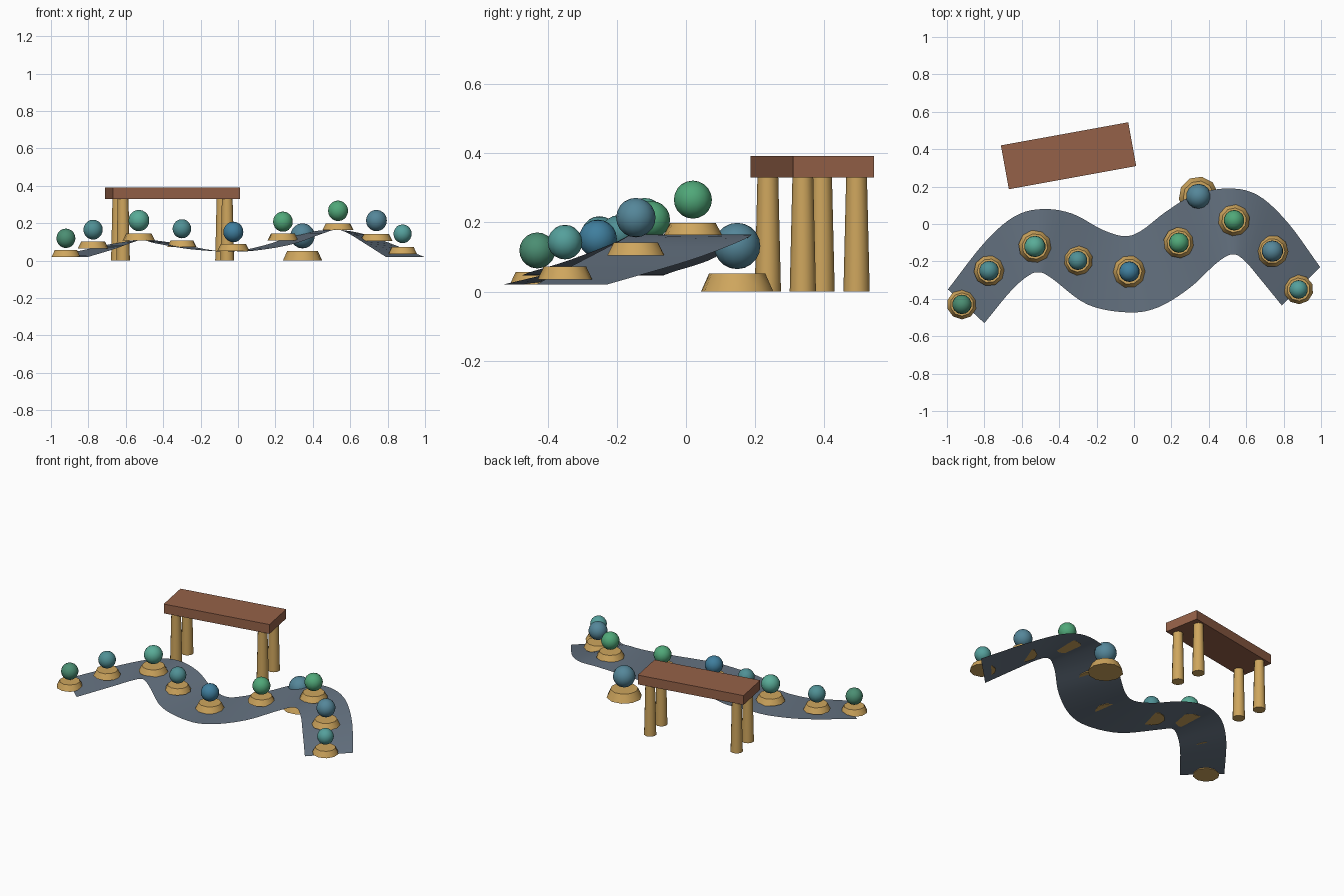
import bpy, bmesh, math
from mathutils import Vector, Matrix

if "Cube" in bpy.data.objects:
    bpy.data.objects.remove(bpy.data.objects["Cube"])


def material(name, rgb):
    m = bpy.data.materials.new(name)
    m.diffuse_color = (*rgb, 1)
    m.use_nodes = True
    m.node_tree.nodes["Principled BSDF"].inputs["Base Color"].default_value = m.diffuse_color
    return m


SLATE = material("slate", (0.13, 0.17, 0.22))
GOLD = material("ochre", (0.62, 0.38, 0.11))
WOOD = material("red_wood", (0.30, 0.12, 0.065))
BALL = {
    "forest": material("forest", (0.07, 0.27, 0.17)),
    "green": material("green", (0.08, 0.39, 0.19)),
    "mint": material("mint", (0.10, 0.41, 0.31)),
    "teal": material("teal", (0.09, 0.35, 0.33)),
    "sea": material("sea", (0.08, 0.28, 0.30)),
    "blue": material("blue", (0.05, 0.21, 0.34)),
    "steel": material("steel", (0.09, 0.24, 0.32)),
}


def add_object(name, bm, mat, smooth=True):
    bmesh.ops.recalc_face_normals(bm, faces=bm.faces)
    me = bpy.data.meshes.new(name)
    bm.to_mesh(me)
    bm.free()
    ob = bpy.data.objects.new(name, me)
    bpy.context.collection.objects.link(ob)
    me.materials.append(mat)
    if smooth:
        bpy.context.view_layer.objects.active = ob
        bpy.ops.object.select_all(action="DESELECT")
        ob.select_set(True)
        bpy.ops.object.shade_smooth_by_angle(angle=math.radians(42))
    return ob


def cone(name, base, r1, r2, h, sides, mat, turn=0):
    bm = bmesh.new()
    mtx = Matrix.Translation(Vector(base) + Vector((0, 0, h / 2))) @ Matrix.Rotation(turn, 4, "Z")
    bmesh.ops.create_cone(bm, cap_ends=True, segments=sides, radius1=r1, radius2=r2, depth=h, matrix=mtx)
    return add_object(name, bm, mat)


def spline(points, steps):
    # smooth curve through all points
    p = [Vector(q) for q in points]
    p = [2 * p[0] - p[1]] + p + [2 * p[-1] - p[-2]]
    out = []
    for i in range(1, len(p) - 2):
        a, b, c, d = p[i - 1:i + 3]
        for k in range(steps):
            t = k / steps
            out.append(0.5 * (2 * b + (c - a) * t + (2 * a - 5 * b + 4 * c - d) * t ** 2
                              + (3 * b - a - 3 * c + d) * t ** 3))
    return out + [p[-2]]


# winding path: far edge and near edge, level across
far = [(-.995, -.35, .02), (-.80, -.10, .062), (-.64, .04, .095), (-.49, .08, .11), (-.33, .055, .092),
       (-.17, -.03, .06), (-.05, -.065, .047), (.04, -.035, .058), (.17, .065, .09), (.32, .155, .14),
       (.50, .19, .165), (.66, .155, .145), (.82, .01, .09), (.995, -.23, .02)]
near = [(-.80, -.53, .02), (-.66, -.36, .062), (-.57, -.28, .095), (-.51, -.258, .11), (-.44, -.29, .092),
        (-.25, -.43, .06), (-.03, -.473, .047), (.13, -.445, .058), (.30, -.34, .09), (.44, -.21, .14),
        (.525, -.162, .165), (.59, -.195, .145), (.68, -.30, .09), (.79, -.435, .02)]
bm = bmesh.new()
rows = [(bm.verts.new(a), bm.verts.new(b)) for a, b in zip(spline(far, 5), spline(near, 5))]
for (a, b), (c, d) in zip(rows, rows[1:]):
    bm.faces.new((b, d, c, a))
path = add_object("winding_path", bm, SLATE)
for f in path.data.polygons:
    if f.normal.z < 0:
        f.flip()

# planters: x, y, base z, base radius, height, ball z, ball radius, colour
planters = [
    (-.92, -.43, .02, .08, .037, .119, .052, "forest"),
    (-.775, -.25, .065, .082, .036, .165, .053, "sea"),
    (-.53, -.12, .107, .088, .037, .214, .057, "mint"),
    (-.30, -.195, .073, .08, .035, .17, .051, "sea"),
    (-.025, -.255, .05, .087, .038, .153, .055, "blue"),
    (.24, -.10, .108, .083, .036, .208, .054, "green"),
    (.535, .02, .163, .085, .036, .266, .055, "green"),
    (.74, -.145, .105, .086, .037, .214, .057, "steel"),
    (.88, -.35, .035, .079, .037, .143, .05, "teal"),
    (.345, .148, 0, .106, .052, .132, .067, "steel"),
]
for i, (x, y, z, r, h, bz, br, col) in enumerate(planters):
    cone(f"pedestal_{i + 1}", (x, y, z), r, r * .78, h, 10, GOLD, i * .4)
    bm = bmesh.new()
    bmesh.ops.create_uvsphere(bm, u_segments=14, v_segments=10, radius=br,
                              matrix=Matrix.Translation((x, y, bz)))
    add_object(f"ball_{i + 1}", bm, BALL[col])

# table behind the path
place = Matrix.Translation((-.35, .365, 0)) @ Matrix.Rotation(math.radians(10.3), 4, "Z")
bm = bmesh.new()
bmesh.ops.create_cube(bm, size=1, matrix=place @ Matrix.Translation((0, 0, .361))
                      @ Matrix.Diagonal((.692, .238, .061, 1)))
add_object("table_top", bm, WOOD, smooth=False)
for sx in (-1, 1):
    for sy in (-1, 1):
        side = ("left" if sx < 0 else "right") + ("_front" if sy < 0 else "_back")
        cone(f"table_leg_{side}", place @ Vector((sx * .283, sy * .079, 0)), .038, .03, .335, 10, GOLD)
